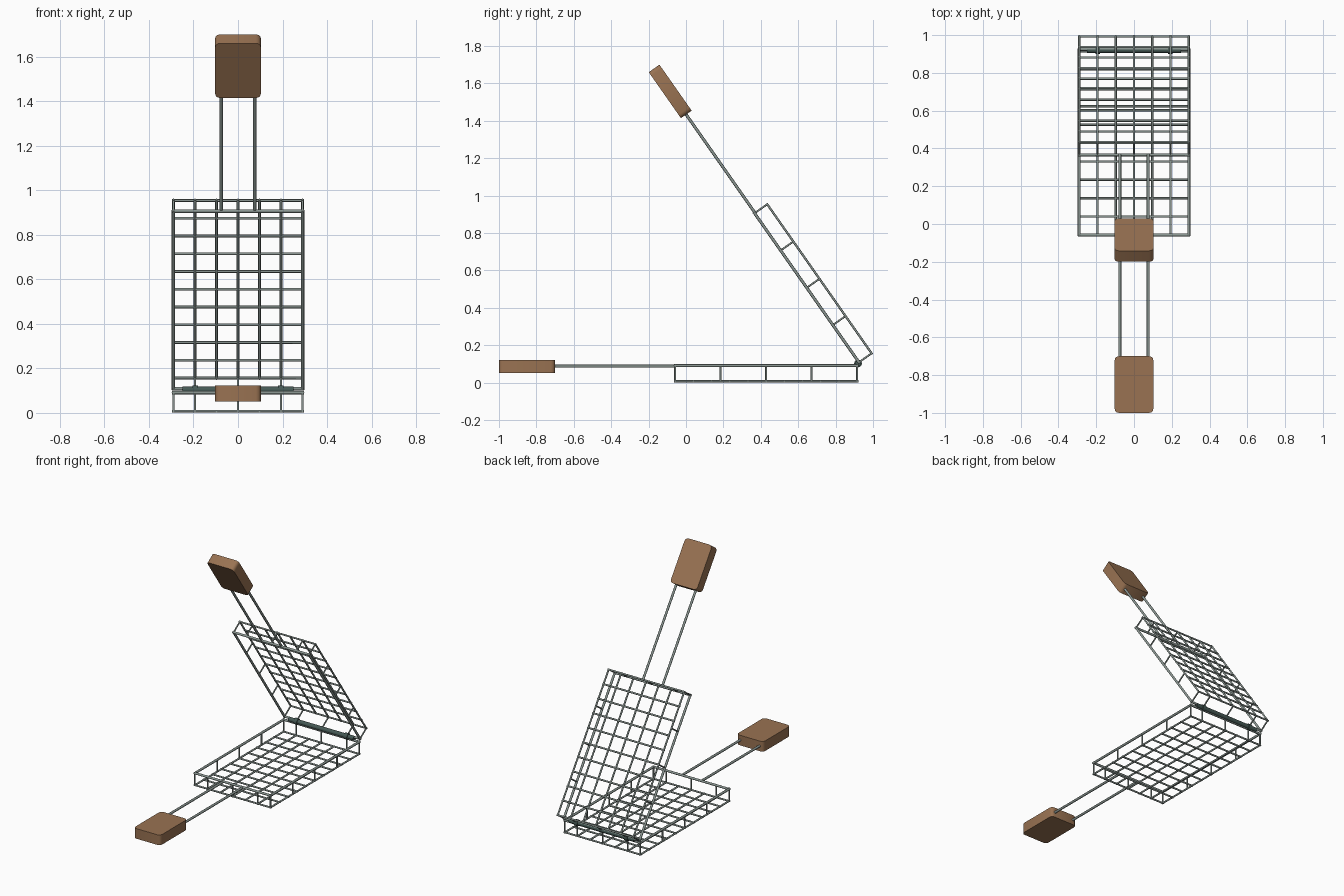
import bpy, bmesh, math
from mathutils import Matrix, Vector

if "Cube" in bpy.data.objects:
    bpy.data.objects.remove(bpy.data.objects["Cube"], do_unlink=True)


def make_material(name, colour):
    mat = bpy.data.materials.new(name)
    mat.use_nodes = True
    mat.diffuse_color = (*colour, 1)
    mat.node_tree.nodes["Principled BSDF"].inputs["Base Color"].default_value = (*colour, 1)
    return mat


steel = make_material("steel wire", (0.26, 0.31, 0.29))
dark_steel = make_material("dark hinge steel", (0.06, 0.10, 0.09))
wood = make_material("brown wood", (0.32, 0.17, 0.085))

HALF_W = 0.29                  # half width of the basket
FRONT, BACK = -0.058, 0.915    # ends of the basket
FLOOR, RIM = 0.008, 0.091      # heights of the grid and the rim
HINGE = Vector((0, 0.92, 0.1))

# The upper half is the lower half mirrored and swung open about the hinge
OPEN = (Matrix.Translation(HINGE) @ Matrix.Rotation(math.radians(-55), 4, "X")
        @ Matrix.Diagonal((1, 1, -1, 1)) @ Matrix.Translation(-HINGE))


def spread(a, b, count):
    return [a + (b - a) * i / (count - 1) for i in range(count)]


def finish(name, bm, mat, matrix):
    bm.transform(matrix)
    bmesh.ops.recalc_face_normals(bm, faces=bm.faces)
    mesh = bpy.data.meshes.new(name)
    bm.to_mesh(mesh)
    bm.free()
    mesh.materials.append(mat)
    obj = bpy.data.objects.new(name, mesh)
    bpy.context.collection.objects.link(obj)
    bpy.ops.object.select_all(action="DESELECT")
    obj.select_set(True)
    bpy.context.view_layer.objects.active = obj
    bpy.ops.object.shade_smooth_by_angle(angle=math.radians(50))
    return obj


def rods(name, segments, radius, mat, matrix=Matrix(), sides=8):
    """One object of straight round rods between pairs of points."""
    bm = bmesh.new()
    for start, end in segments:
        a, b = Vector(start), Vector(end)
        turn = (b - a).to_track_quat("Z", "Y").to_matrix().to_4x4()
        bmesh.ops.create_cone(bm, cap_ends=True, segments=sides, radius1=radius,
                              radius2=radius, depth=(b - a).length,
                              matrix=Matrix.Translation((a + b) / 2) @ turn)
    return finish(name, bm, mat, matrix)


def grip(name, matrix):
    """Wooden block with rounded upright corners."""
    bm = bmesh.new()
    bmesh.ops.create_cube(bm, size=1, matrix=Matrix.Translation((0, -0.85, 0.087))
                          @ Matrix.Diagonal((0.205, 0.3, 0.07, 1)))
    upright = [e for e in bm.edges
               if abs(e.verts[0].co.z - e.verts[1].co.z) > 0.01]
    bmesh.ops.bevel(bm, geom=upright, offset=0.022, segments=3, profile=0.5,
                    affect="EDGES")
    finish(name, bm, wood, matrix)


def basket_half(prefix, matrix):
    # Woven grid floor
    tip = 0.006
    grid = [((x, FRONT - tip, FLOOR), (x, BACK + tip, FLOOR))
            for x in spread(-HALF_W, HALF_W, 7)]
    grid += [((-HALF_W - tip, y, FLOOR), (HALF_W + tip, y, FLOOR))
             for y in spread(FRONT, BACK, 11)]
    rods(prefix + "_grid", grid, 0.006, steel, matrix)

    # Rim around the open side
    rim = [((x, FRONT - tip, RIM), (x, BACK + tip, RIM)) for x in (-HALF_W, HALF_W)]
    rim += [((-HALF_W - tip, y, RIM), (HALF_W + tip, y, RIM)) for y in (FRONT, BACK)]
    rods(prefix + "_rim", rim, 0.008, steel, matrix)

    # Short posts joining the grid and the rim
    spots = [(x, y) for x in (-HALF_W, HALF_W) for y in spread(FRONT, BACK, 5)]
    spots += [(x, y) for x in (-HALF_W * 2 / 3, 0, HALF_W * 2 / 3)
              for y in (FRONT, BACK)]
    rods(prefix + "_posts", [((x, y, FLOOR), (x, y, RIM)) for x, y in spots],
         0.005, steel, matrix)

    # Twin handle rods and the grip
    rods(prefix + "_handle_rods",
         [((x, -0.72, 0.088), (x, FRONT - 0.004, 0.088)) for x in (-0.075, 0.075)],
         0.008, steel, matrix)
    grip(prefix + "_grip", matrix)


basket_half("lower", Matrix())
basket_half("upper", OPEN)

# Hinge barrel with two wider knuckles
y, z = HINGE.y, HINGE.z + 0.003
rods("hinge_barrel", [((-0.25, y, z), (0.25, y, z))], 0.015, dark_steel, sides=12)
rods("hinge_knuckles", [((s * 0.18, y, z), (s * 0.205, y, z)) for s in (-1, 1)],
     0.021, dark_steel, sides=12)
